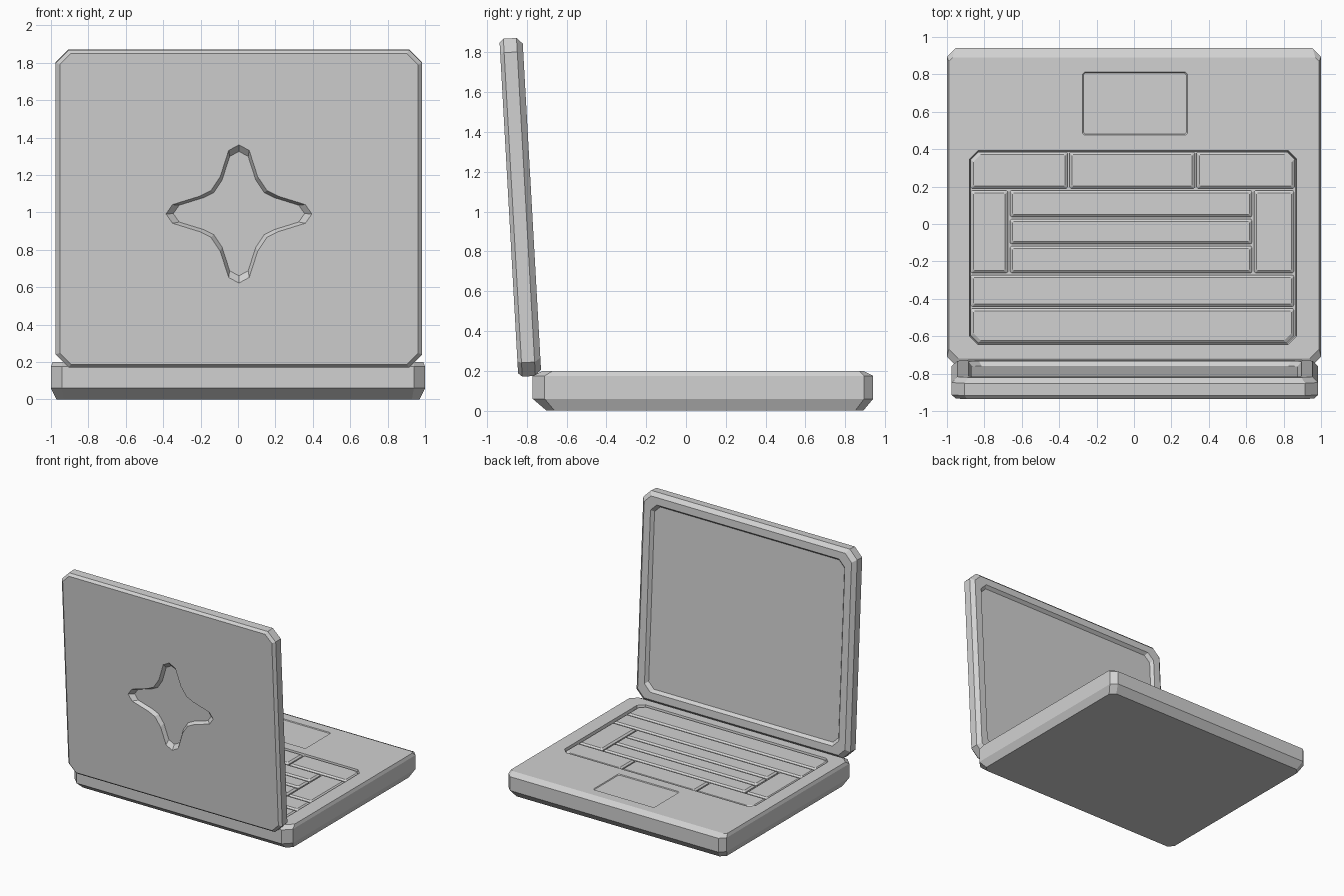
import bpy, bmesh, math

if "Cube" in bpy.data.objects:
    bpy.data.objects.remove(bpy.data.objects["Cube"])

grey = bpy.data.materials.new("plain_grey")
grey.diffuse_color = (0.64, 0.64, 0.64, 1)
grey.use_nodes = True
grey.node_tree.nodes["Principled BSDF"].inputs["Base Color"].default_value = grey.diffuse_color


def rect(x0, x1, y0, y1, z, c):
    """Rectangle with cut corners; c is one size or one per corner (ccw from x0,y0)."""
    a, b, d, e = c if isinstance(c, tuple) else (c,) * 4
    pts = [(x0, y0 + a), (x0 + a, y0), (x1 - b, y0), (x1, y0 + b),
           (x1, y1 - d), (x1 - d, y1), (x0 + e, y1), (x0, y1 - e)]
    return [(x, y, z) for x, y in pts]


def loft(bm, loops):
    """Skin a series of loops and return the vertex rings."""
    rings = [[bm.verts.new(p) for p in loop] for loop in loops]
    for r, s in zip(rings, rings[1:]):
        n = len(r)
        for i in range(n):
            j = (i + 1) % n
            bm.faces.new((r[i], r[j], s[j], s[i]))
    return rings


def fill_with_holes(bm, rings):
    """Fill the flat area between an outer ring and its holes."""
    edges = [bm.edges.get((r[i - 1], r[i])) for r in rings for i in range(len(r))]
    bmesh.ops.triangle_fill(bm, edges=edges, use_beauty=True, use_dissolve=False)


def finish(name, bm, loc=(0, 0, 0), rot=0):
    bmesh.ops.recalc_face_normals(bm, faces=bm.faces[:])
    me = bpy.data.meshes.new(name)
    bm.to_mesh(me)
    bm.free()
    me.materials.append(grey)
    ob = bpy.data.objects.new(name, me)
    ob.location = loc
    ob.rotation_euler.x = rot
    bpy.context.collection.objects.link(ob)
    return ob


# Base: chamfered slab with a keyboard tray and a shallow trackpad
bm = bmesh.new()
body = loft(bm, [
    rect(-.97, .97, -.70, .89, 0, .04),
    rect(-1, 1, -.77, .94, .06, (.06, .06, .045, .045)),
    rect(-1, 1, -.77, .94, .175, (.06, .06, .045, .045)),
    rect(-.99, .99, -.72, .89, .2, (.05, .05, .02, .02))])
tray = loft(bm, [
    rect(-.88, .87, -.645, .392, .2, .045),
    rect(-.875, .863, -.64, .388, .165, .045)])
pad = loft(bm, [
    rect(-.275, .285, .475, .812, .2, .01),
    rect(-.27, .28, .48, .807, .194, .01)])
bm.faces.new(body[0])
bm.faces.new(tray[1])
bm.faces.new(pad[1])
fill_with_holes(bm, [body[-1], tray[0], pad[0]])
finish("base", bm)

# Keys: bevelled blocks; outer corners follow the tray
s, k = .006, .04
keys = [
    (-.873, -.355, .19, .386, (s, s, s, k)), (-.345, .325, .19, .386, s),
    (.335, .858, .19, .386, (s, s, k, s)),
    (-.873, -.675, -.262, .18, s), (.642, .856, -.262, .18, s),
    (-.663, .632, .037, .18, s), (-.663, .632, -.108, .027, s),
    (-.663, .632, -.262, -.118, s),
    (-.873, .856, -.442, -.272, s), (-.873, .856, -.637, -.452, (k, k, s, s))]
for i, (x0, x1, y0, y1, c) in enumerate(keys):
    bm = bmesh.new()
    g = .014
    r = loft(bm, [rect(x0, x1, y0, y1, .164, c), rect(x0, x1, y0, y1, .184, c),
                  rect(x0 + g, x1 - g, y0 + g, y1 - g, .195, c)])
    bm.faces.new(r[0])
    bm.faces.new(r[-1])
    finish(f"key_{i + 1}", bm)

# Lid, modelled flat: local +z is the outer back, -z the screen side
bm = bmesh.new()


def panel(w, h, z, c):
    return rect(-w, w, -h, h, z, c)


shell = loft(bm, [
    panel(.958, .832, .058, .06), panel(.98, .85, .038, .07),
    panel(.98, .85, -.028, .07), panel(.95, .82, -.058, .06),
    panel(.89, .76, -.058, .055), panel(.87, .74, -.032, .05)])
bm.faces.new(shell[-1])  # screen

# Four-pointed recess in the lid back, from one mirrored quarter
quarter = [(0, .37), (.055, .34), (.10, .20), (.15, .125), (.21, .095), (.355, .05)]
half = quarter + [(.39, 0)] + [(x, -y) for x, y in quarter[:0:-1]]
star = half + [(0, -.37)] + [(-x, -y) for x, y in half[1:]]


def star_loop(scale, z):
    return [(x * scale, (y * scale) - .027, z) for x, y in star]


recess = loft(bm, [star_loop(1, .058), star_loop(.9, .028)])
bm.faces.new(recess[1])
fill_with_holes(bm, [shell[0], recess[0]])
finish("lid", bm, (.005, -.832, 1.022), math.radians(93.2))
